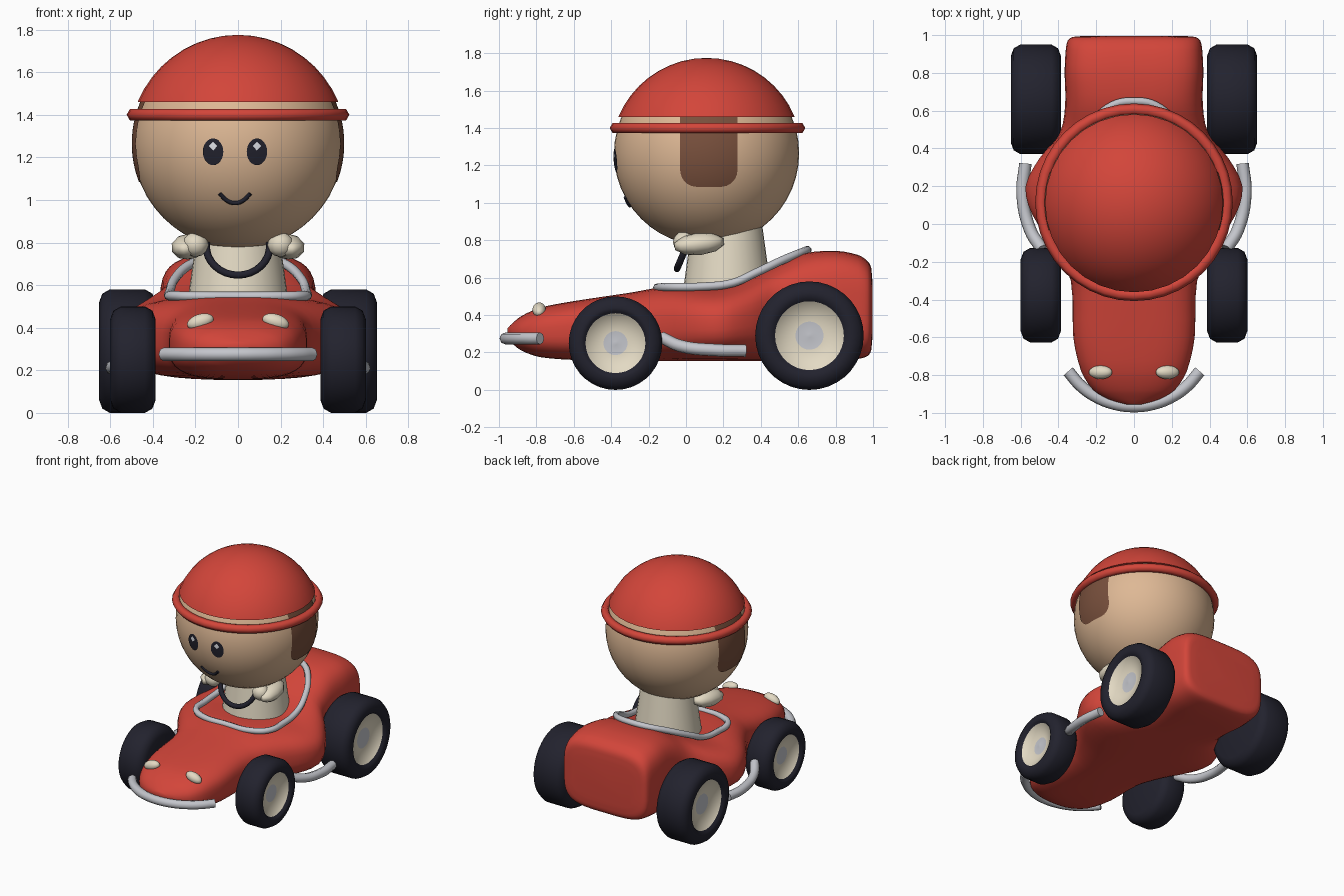
import bpy, bmesh
from math import sin, cos, pi, sqrt, radians
from mathutils import Vector

if "Cube" in bpy.data.objects:
    bpy.data.objects.remove(bpy.data.objects["Cube"])


def material(name, rgb):
    m = bpy.data.materials.new(name)
    m.use_nodes = True
    m.diffuse_color = (*rgb, 1)
    m.node_tree.nodes["Principled BSDF"].inputs["Base Color"].default_value = (*rgb, 1)
    return m


RED = material("red paint", (0.65, 0.06, 0.042))
SKIN = material("skin", (0.73, 0.48, 0.30))
CREAM = material("cream", (0.77, 0.70, 0.55))
DARK = material("dark rubber", (0.016, 0.016, 0.027))
CHROME = material("chrome grey", (0.55, 0.56, 0.60))
BROWN = material("brown hair", (0.19, 0.08, 0.046))
WHITE = material("white", (0.8, 0.82, 0.87))

HEAD = Vector((0, 0.11, 1.265))
HEAD_R = 0.495


def finish(obj, name, *mats, angle=40):
    obj.name = name
    for m in mats:
        obj.data.materials.append(m)
    bpy.ops.object.select_all(action='DESELECT')
    obj.select_set(True)
    bpy.context.view_layer.objects.active = obj
    bpy.ops.object.shade_smooth_by_angle(angle=radians(angle))
    return obj


def from_bmesh(bm, name, *mats, angle=40):
    bmesh.ops.recalc_face_normals(bm, faces=bm.faces)
    mesh = bpy.data.meshes.new(name)
    bm.to_mesh(mesh)
    bm.free()
    obj = bpy.data.objects.new(name, mesh)
    bpy.context.collection.objects.link(obj)
    return finish(obj, name, *mats, angle=angle)


def bridge(bm, rings, closed=True):
    """Join successive rings of vertices with quads; returns faces per band."""
    bands = []
    for a, b in zip(rings, rings[1:]):
        n = len(a)
        bands.append([bm.faces.new((a[i], a[(i + 1) % n], b[(i + 1) % n], b[i]))
                      for i in range(n if closed else n - 1)])
    return bands


def ball(name, mat, loc, size, rot=(0, 0, 0), segments=24):
    bpy.ops.mesh.primitive_uv_sphere_add(segments=segments, ring_count=segments // 2,
                                         location=loc, rotation=rot)
    obj = bpy.context.object
    obj.scale = size
    return finish(obj, name, mat, angle=60)


def tube(name, mat, points, radius, cyclic=False):
    curve = bpy.data.curves.new(name, 'CURVE')
    curve.dimensions = '3D'
    curve.bevel_depth = radius
    curve.bevel_resolution = 2
    curve.resolution_u = 6
    curve.use_fill_caps = True
    spline = curve.splines.new('BEZIER')
    spline.bezier_points.add(len(points) - 1)
    spline.use_cyclic_u = cyclic
    for bp, p in zip(spline.bezier_points, points):
        bp.co = p
        bp.handle_left_type = bp.handle_right_type = 'AUTO'
    obj = bpy.data.objects.new(name, curve)
    bpy.context.collection.objects.link(obj)
    bpy.ops.object.select_all(action='DESELECT')
    obj.select_set(True)
    bpy.context.view_layer.objects.active = obj
    bpy.ops.object.convert(target='MESH')
    return finish(bpy.context.object, name, mat, angle=50)


def on_face(x, z, lift):
    """Point on the front of the head, raised by lift."""
    r = HEAD_R + lift
    return Vector((x, HEAD.y - sqrt(r * r - x * x - (z - HEAD.z) ** 2), z))


def face_disc(name, mat, x, z, w, h, lift, sides):
    bm = bmesh.new()
    rings = [[bm.verts.new(on_face(x + w * k * cos(2 * pi * i / sides),
                                   z + h * k * sin(2 * pi * i / sides), lift))
              for i in range(sides)] for k in (0.4, 1)]
    bridge(bm, rings)
    bm.faces.new(rings[0])
    return from_bmesh(bm, name, mat)


# Car body: y, half width, bottom, top, squareness of each cross-section
stations = [
    (-0.955, 0.04, 0.29, 0.33, 2), (-0.93, 0.13, 0.25, 0.355, 2.2),
    (-0.88, 0.215, 0.21, 0.395, 2.5), (-0.78, 0.28, 0.175, 0.44, 2.8),
    (-0.6, 0.322, 0.16, 0.475, 3), (-0.3, 0.335, 0.155, 0.52, 3),
    (-0.12, 0.43, 0.155, 0.55, 2.8), (0.05, 0.54, 0.155, 0.55, 2.8),
    (0.2, 0.575, 0.155, 0.553, 2.8), (0.35, 0.5, 0.155, 0.6, 2.8),
    (0.48, 0.395, 0.155, 0.665, 3), (0.63, 0.365, 0.155, 0.73, 3.5),
    (0.8, 0.368, 0.155, 0.744, 4), (0.92, 0.362, 0.165, 0.722, 4),
    (0.97, 0.352, 0.18, 0.69, 4), (0.99, 0.325, 0.21, 0.655, 4),
    (0.996, 0.26, 0.27, 0.59, 4)]


def smooth_stations(pts, steps=3):
    pts = [Vector(p) for p in pts]
    for i in range(len(pts) - 1):
        a, b, c, d = (pts[max(0, min(len(pts) - 1, i + k))] for k in (-1, 0, 1, 2))
        ta, tb = (c - a) / 2, (d - b) / 2
        ta *= min(1, (c[0] - b[0]) / max(ta[0], 1e-6))
        tb *= min(1, (c[0] - b[0]) / max(tb[0], 1e-6))
        for s in range(steps):
            t = s / steps
            yield (b * (2 * t**3 - 3 * t**2 + 1) + ta * (t**3 - 2 * t**2 + t)
                   + c * (3 * t**2 - 2 * t**3) + tb * (t**3 - t**2))
    yield pts[-1]


def power(v, n):
    return (1 if v > 0 else -1) * abs(v) ** (2 / n)


bm = bmesh.new()
rings = []
for y, w, low, top, n in smooth_stations(stations):
    rings.append([bm.verts.new((w * power(cos(a), n), y,
                                (low + top) / 2 + (top - low) / 2 * power(sin(a), n)))
                  for a in (2 * pi * (i + 0.5) / 40 for i in range(40))])
bridge(bm, rings)
bm.faces.new(rings[0])
bm.faces.new(rings[-1])
from_bmesh(bm, "car_body", RED, angle=60)


# Wheels: lathed tyre with a dished hub and a grey centre
def wheel(name, side, y, r, x_in, x_out, hub, cap):
    profile = [(x_in, 0.02), (x_in, r - 0.06), (x_in + 0.015, r - 0.02), (x_in + 0.05, r),
               (x_out - 0.05, r), (x_out - 0.015, r - 0.02), (x_out, r - 0.06),
               (x_out - 0.005, hub + 0.01), (x_out - 0.02, hub),
               (x_out - 0.055, cap), (x_out - 0.045, 0.01)]
    bm = bmesh.new()
    rings = [[bm.verts.new((side * x, y + q * cos(2 * pi * i / 36), r + q * sin(2 * pi * i / 36)))
              for i in range(36)] for x, q in profile]
    bands = bridge(bm, rings)
    bm.faces.new(rings[0])
    end = bm.faces.new(rings[-1])
    for f in bands[-2]:
        f.material_index = 1
    for f in bands[-1] + [end]:
        f.material_index = 2
    from_bmesh(bm, name, DARK, CREAM, CHROME, angle=50)


for side, label in ((1, "left"), (-1, "right")):
    wheel("front_wheel_" + label, side, -0.377, 0.25, 0.387, 0.6, 0.16, 0.064)
    wheel("rear_wheel_" + label, side, 0.66, 0.29, 0.387, 0.652, 0.184, 0.075)
    ball("headlight_" + label, CREAM, (side * 0.177, -0.785, 0.428),
         (0.064, 0.036, 0.036), (0, side * 0.3, 0))
    tube("exhaust_pipe_" + label, CHROME,
         [(side * 0.49, -0.13, 0.28), (side * 0.55, -0.03, 0.235),
          (side * 0.59, 0.16, 0.213), (side * 0.575, 0.32, 0.21)], 0.033)
    # Arms reaching to the steering wheel
    ball("arm_" + label, CREAM, (side * 0.235, 0.07, 0.78), (0.078, 0.14, 0.06),
         (0.1, 0, side * 0.15), segments=10)
    ball("hand_" + label, CREAM, (side * 0.2, -0.01, 0.79), (0.062, 0.06, 0.058), segments=12)

    # Sideburn plate curved over the side of the head
    bm = bmesh.new()
    rows, low, high, half, corner = 16, 1.085, 1.462, 0.153, 0.09
    grid = []
    for j in range(rows + 1):
        z = low + (high - low) * (j / rows) ** 1.5
        dip = max(0, corner - (z - low))
        w = half - corner + sqrt(corner ** 2 - dip ** 2)
        grid.append([])
        for i in range(13):
            y = 0.012 + w * (i / 6 - 1)
            x = sqrt((HEAD_R + 0.004) ** 2 - y * y - (z - HEAD.z) ** 2)
            grid[-1].append(bm.verts.new((side * x, HEAD.y + y, z)))
    bridge(bm, grid, closed=False)
    from_bmesh(bm, "sideburn_" + label, BROWN)

    # Eyes with highlights
    ex = side * 0.103 - 0.014
    face_disc("eye_" + label, DARK, ex, 1.226, 0.048, 0.063, 0.005, 24)
    face_disc("eye_highlight_" + label, WHITE, ex, 1.253, 0.02, 0.021, 0.009, 4)

# Front bumper
tube("front_bumper", CHROME,
     [(0.42 * sin(a), -0.545 - 0.42 * cos(a), 0.275)
      for a in (radians(d) for d in range(-56, 57, 14))], 0.032)

# Cockpit trim
trim = [(0.2, -0.14, 0.548), (0.305, -0.07, 0.55), (0.325, 0.08, 0.552), (0.32, 0.25, 0.572),
        (0.3, 0.37, 0.625), (0.22, 0.53, 0.70), (0.11, 0.63, 0.74)]
tube("cockpit_trim", CHROME, [(0, -0.15, 0.547)] + trim + [(0, 0.65, 0.748)]
     + [(-x, y, z) for x, y, z in reversed(trim)], 0.022, cyclic=True)

# Steering wheel
bpy.ops.mesh.primitive_torus_add(major_radius=0.15, minor_radius=0.018, major_segments=32,
                                 minor_segments=8, location=(0, 0.01, 0.785),
                                 rotation=(radians(67), 0, 0))
finish(bpy.context.object, "steering_wheel", DARK, angle=60)

# Driver torso and head
bpy.ops.mesh.primitive_cone_add(vertices=32, radius1=0.24, radius2=0.185, depth=0.4,
                                location=(0, 0.22, 0.7))
finish(bpy.context.object, "torso", CREAM)
ball("head", SKIN, HEAD, (HEAD_R,) * 3, segments=48)

# Smile
tube("mouth", DARK, [on_face(-0.014 + 0.072 * t, 0.985 + 0.045 * t * t, 0.002)
                     for t in (-1, -0.6, -0.2, 0.2, 0.6, 1)], 0.01)

# Helmet dome and rim
bm = bmesh.new()
bmesh.ops.create_uvsphere(bm, u_segments=32, v_segments=24, radius=0.51)
bmesh.ops.translate(bm, vec=HEAD, verts=bm.verts)
bmesh.ops.bisect_plane(bm, geom=bm.verts[:] + bm.edges[:] + bm.faces[:],
                       plane_co=(0, 0, 1.46), plane_no=(0, 0, 1), clear_inner=True)
bmesh.ops.holes_fill(bm, edges=[e for e in bm.edges if e.is_boundary])
from_bmesh(bm, "helmet_dome", RED)
bpy.ops.mesh.primitive_torus_add(major_radius=0.492, minor_radius=0.031, major_segments=40,
                                 minor_segments=6, location=(0, HEAD.y + 0.005, 1.4))
finish(bpy.context.object, "helmet_rim", RED, angle=65)
